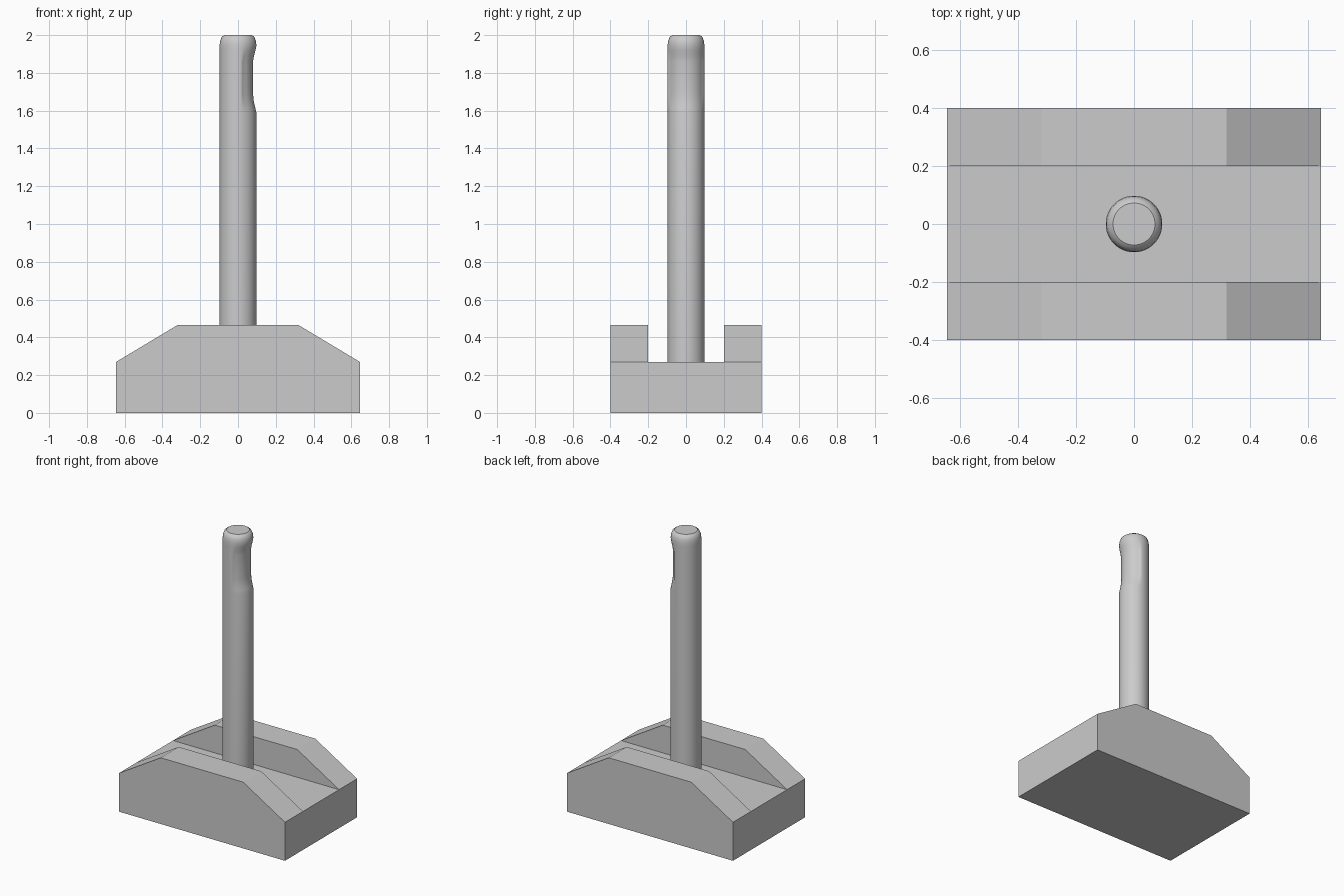
import bpy, bmesh, math

if "Cube" in bpy.data.objects:
    bpy.data.objects.remove(bpy.data.objects["Cube"])


def make_object(name, bm):
    bmesh.ops.recalc_face_normals(bm, faces=bm.faces)
    mesh = bpy.data.meshes.new(name)
    bm.to_mesh(mesh)
    bm.free()
    obj = bpy.data.objects.new(name, mesh)
    bpy.context.collection.objects.link(obj)
    return obj


# Base: block with two tapered rails raised from its outer strips
bm = bmesh.new()
bmesh.ops.create_cube(bm, size=1)
for v in bm.verts:
    v.co = (v.co.x * 1.29, v.co.y * 0.8, (v.co.z + 0.5) * 0.27)
for y in (-0.2, 0.2):
    bmesh.ops.bisect_plane(bm, geom=bm.verts[:] + bm.edges[:] + bm.faces[:],
                           plane_co=(0, y, 0), plane_no=(0, 1, 0))
bm.normal_update()
strips = [f for f in bm.faces
          if f.normal.z > 0.9 and abs(f.calc_center_median().y) > 0.2]
for face in strips:
    top = bmesh.ops.extrude_discrete_faces(bm, faces=[face])["faces"][0]
    for v in top.verts:
        v.co.x *= 0.32 / 0.645
        v.co.z = 0.465
bmesh.ops.remove_doubles(bm, verts=bm.verts, dist=1e-5)
bmesh.ops.dissolve_limit(bm, angle_limit=0.01, verts=bm.verts, edges=bm.edges)
make_object("base", bm)

# Post: stacked rings (height, radius, depth of the dent on the +x side)
R, SIDES = 0.0975, 48
rings = [(0.265, R, 0), (1.59, R, 0), (1.615, R, 0.006), (1.65, R, 0.014),
         (1.69, R, 0.018), (1.86, R, 0.018), (1.89, R, 0.013),
         (1.92, R, 0.005), (1.945, R, 0), (1.97, R - 0.003, 0),
         (1.99, R - 0.011, 0), (2.0, R - 0.025, 0)]
bm = bmesh.new()
loops = []
for z, r, dent in rings:
    loop = []
    for i in range(SIDES):
        a = math.tau * i / SIDES
        x, y = r * math.cos(a), r * math.sin(a)
        # dent fades out quickly towards the sides of the post
        x -= dent * min(1, max(0, (x - 0.02) / 0.025))
        loop.append(bm.verts.new((x, y, z)))
    loops.append(loop)
for low, high in zip(loops, loops[1:]):
    for i in range(SIDES):
        j = (i + 1) % SIDES
        bm.faces.new((low[i], low[j], high[j], high[i]))
bm.faces.new(loops[0][::-1])
bm.faces.new(loops[-1])
post = make_object("post", bm)
bpy.context.view_layer.objects.active = post
post.select_set(True)
bpy.ops.object.shade_smooth_by_angle(angle=math.radians(35))
